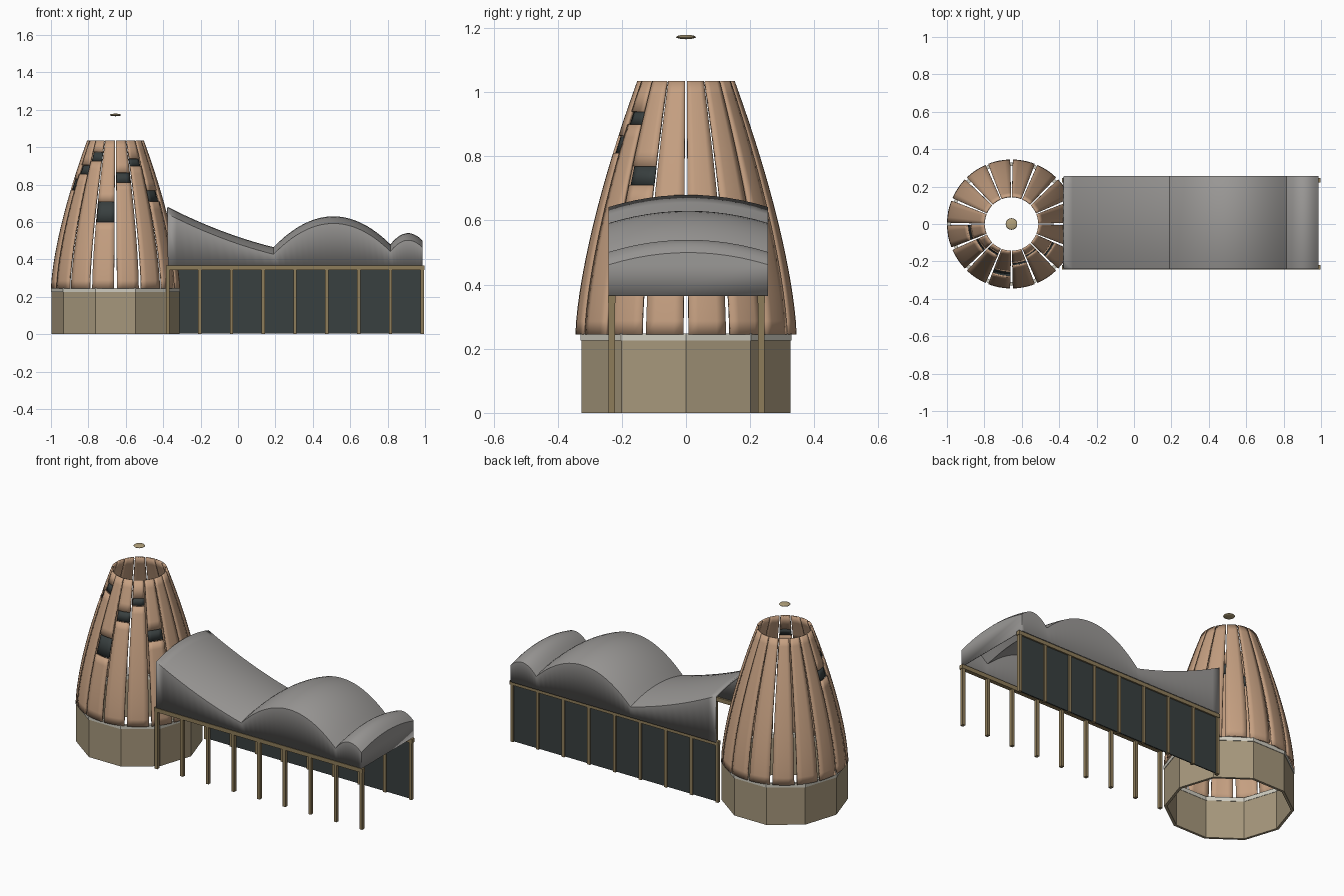
import bpy, bmesh, math
from math import sin, cos, pi

if "Cube" in bpy.data.objects:
    bpy.data.objects.remove(bpy.data.objects["Cube"])

CX = -0.655  # tower axis


def mat(name, c):
    m = bpy.data.materials.new(name)
    m.diffuse_color = (*c, 1)
    m.use_nodes = True
    m.node_tree.nodes["Principled BSDF"].inputs["Base Color"].default_value = m.diffuse_color
    return m


TIMBER = mat("cladding", (0.56, 0.35, 0.22))
STONE = mat("stone", (0.38, 0.31, 0.20))
WOOD = mat("frame_wood", (0.27, 0.20, 0.10))
GLASS = mat("dark_glass", (0.04, 0.05, 0.05))
TRIM = mat("trim", (0.62, 0.60, 0.52))
ROOF = mat("roof_grey", (0.33, 0.32, 0.31))
GOLD = mat("finial", (0.45, 0.36, 0.20))


def make(name, verts, faces, m, thick=0, smooth=False):
    me = bpy.data.meshes.new(name)
    me.from_pydata(verts, [], faces)
    me.materials.append(m)
    ob = bpy.data.objects.new(name, me)
    bpy.context.collection.objects.link(ob)
    if thick:
        s = ob.modifiers.new("thickness", "SOLIDIFY")
        s.thickness, s.offset = thick, -1
    if smooth:
        bpy.ops.object.select_all(action='DESELECT')
        ob.select_set(True)
        bpy.context.view_layer.objects.active = ob
        bpy.ops.object.shade_smooth_by_angle(angle=math.radians(30))
    return ob


def grid_faces(rows, cols):
    return [(i * cols + j, i * cols + j + 1, (i + 1) * cols + j + 1, (i + 1) * cols + j)
            for i in range(rows - 1) for j in range(cols - 1)]


def box(name, x0, x1, y0, y1, z0, z1, m):
    v = [(x, y, z) for x in (x0, x1) for y in (y0, y1) for z in (z0, z1)]
    f = [(0, 1, 3, 2), (4, 6, 7, 5), (0, 4, 5, 1), (2, 3, 7, 6), (0, 2, 6, 4), (1, 5, 7, 3)]
    return make(name, v, f, m)


def tube(name, n, r, z0, z1, thick, m):
    v = [(CX + r * cos(2 * pi * k / n), r * sin(2 * pi * k / n), z)
         for z in (z0, z1) for k in range(n)]
    f = [(k, (k + 1) % n, n + (k + 1) % n, n + k) for k in range(n)]
    return make(name, v, f, m, thick)


# Tower base: ten-sided wall and pale trim
tube("tower_base", 10, 0.343, 0, 0.228, 0.015, STONE)
tube("base_trim", 10, 0.346, 0.225, 0.248, 0.02, TRIM)

# Tapered tower shell of 16 staves, some interrupted by windows
Z0, Z1 = 0.245, 1.035


def radius(z):
    return 0.345 - 0.193 * max(0, (z - Z0) / (Z1 - Z0)) ** 1.487


def stave(name, k, za, zb, m, inset=0.0, thick=0.01):
    rows, cols = max(2, int((zb - za) / 0.04) + 1), 5
    v = []
    for i in range(rows):
        z = za + (zb - za) * i / (rows - 1)
        r = radius(z) - inset
        gap = (0.008 - 0.005 * (z - Z0) / (Z1 - Z0)) / r
        for j in range(cols):
            a = k * pi / 8 + gap + (pi / 8 - 2 * gap) * j / (cols - 1)
            v.append((CX + r * cos(a), r * sin(a), z))
    make(name, v, grid_faces(rows, cols), m, thick, True)


windows = {8: (0.77, 0.83), 9: (0.855, 0.905), 10: (0.925, 0.975), 11: (0.60, 0.71),
           12: (0.81, 0.865), 13: (0.90, 0.94), 14: (0.71, 0.77)}
for k in range(16):
    if k in windows:
        a, b = windows[k]
        stave(f"stave_lower_{k}", k, Z0, a, TIMBER)
        stave(f"stave_upper_{k}", k, b, Z1, TIMBER)
        stave(f"window_{k}", k, a, b, GLASS, 0.008, 0.004)
    else:
        stave(f"stave_{k}", k, Z0, Z1, TIMBER)

# Floating lens above the tower
bpy.ops.mesh.primitive_uv_sphere_add(segments=20, ring_count=8, radius=1, location=(CX, 0, 1.172))
lens = bpy.context.object
lens.name = "floating_lens"
lens.scale = (0.031, 0.031, 0.007)
lens.data.materials.append(GOLD)
bpy.ops.object.shade_smooth_by_angle(angle=math.radians(30))

# Hall frame: two rows of posts, beams, glazing on the back side
for side, y in (("front", -0.232), ("back", 0.235)):
    for i in range(9):
        x = -0.375 + 0.17 * i
        box(f"{side}_post_{i}", x - 0.009, x + 0.009, y - 0.01, y + 0.01, 0, 0.35, WOOD)
    box(f"{side}_beam", -0.385, 0.998, y - 0.012, y + 0.012, 0.342, 0.366, WOOD)
box("back_glazing", -0.375, 0.985, 0.232, 0.238, 0.003, 0.345, GLASS)


# Wavy vaulted roof: three arcs along x, each through three points
def arc(p, x):
    t = 0
    for i in range(3):
        w = p[i][1]
        for j in range(3):
            if j != i:
                w *= (x - p[j][0]) / (p[i][0] - p[j][0])
        t += w
    return t


arcs = [((-0.375, 0.68), (-0.09, 0.553), (0.19, 0.465)),
        ((0.19, 0.465), (0.505, 0.63), (0.815, 0.48)),
        ((0.815, 0.48), (0.905, 0.54), (0.987, 0.50))]
crest = []
for p, n in zip(arcs, (12, 20, 10)):
    for i in range(n):
        x = p[0][0] + (p[2][0] - p[0][0]) * i / n
        crest.append((x, arc(p, x)))
crest.append(arcs[2][2])

YF, YB, N = -0.241, 0.256, 12
verts = []
for x, z in crest:
    verts.append((x, YF, 0.364))
    for j in range(N + 1):
        s = 2 * j / N - 1
        verts.append((x, YF + (YB - YF) * j / N, z - 0.038 * s * s))
    verts.append((x, YB, 0.364))
cols = N + 3
faces = [f[::-1] for f in grid_faces(len(crest), cols)]
last = (len(crest) - 1) * cols
faces.append(tuple(range(last, last + cols))[::-1])  # closed gable at the far end
roof = make("vaulted_roof", verts, faces, ROOF, 0, True)
bm = bmesh.new()
bm.from_mesh(roof.data)
bmesh.ops.recalc_face_normals(bm, faces=bm.faces)
top = max(bm.faces, key=lambda f: f.calc_center_median().z)
if top.normal.z < 0:
    bmesh.ops.reverse_faces(bm, faces=bm.faces)
bm.to_mesh(roof.data)
bm.free()
s = roof.modifiers.new("thickness", "SOLIDIFY")
s.thickness, s.offset = 0.01, -1
